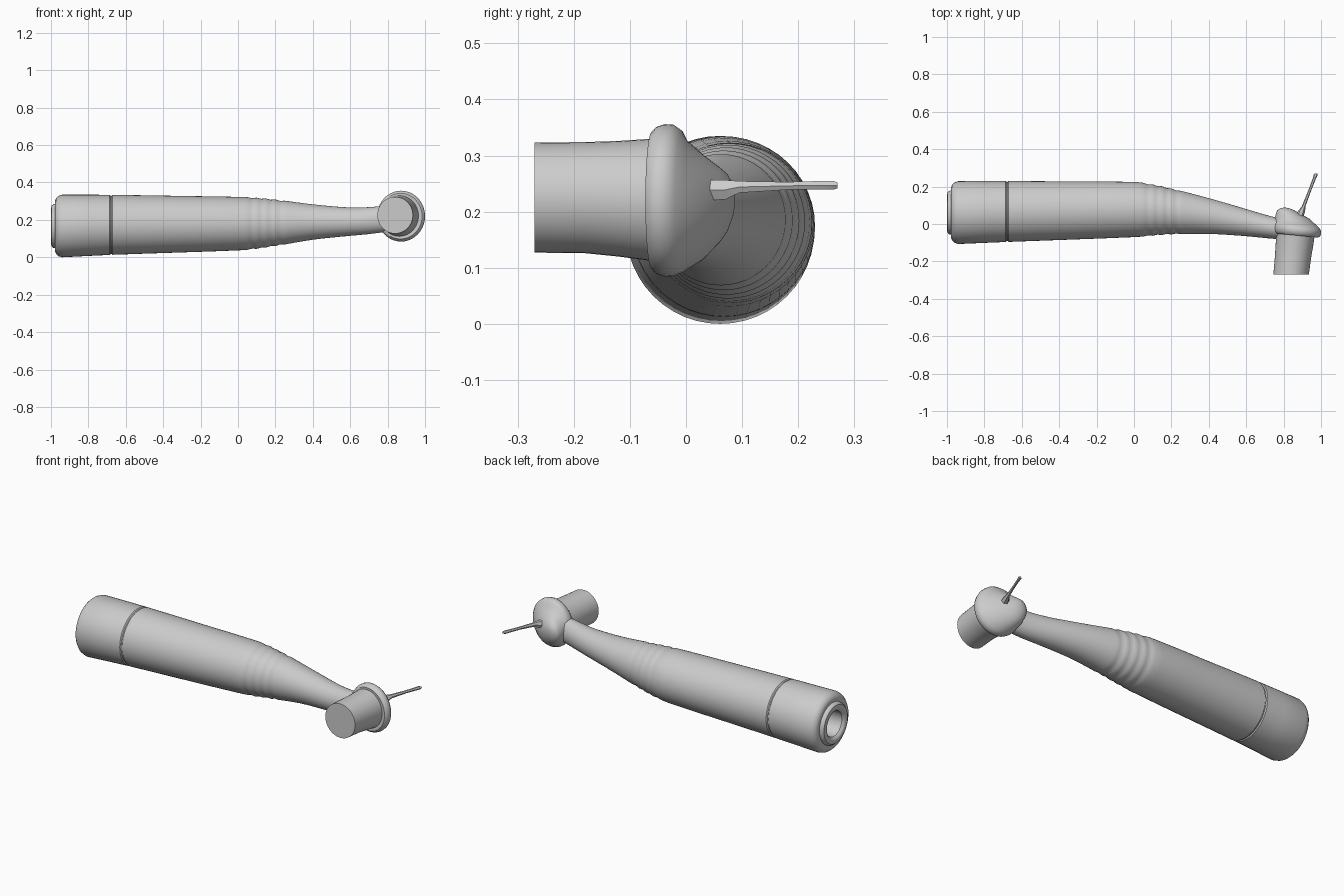
import bpy, bmesh, math


def loft(name, rings, angle=35):
    """Skin a list of equal-length point rings and cap both ends."""
    bm = bmesh.new()
    vr = [[bm.verts.new(p) for p in ring] for ring in rings]
    n = len(vr[0])
    for a, b in zip(vr, vr[1:]):
        for i in range(n):
            j = (i + 1) % n
            bm.faces.new((a[i], a[j], b[j], b[i]))
    bm.faces.new(vr[0])
    bm.faces.new(vr[-1])
    bmesh.ops.recalc_face_normals(bm, faces=bm.faces)
    me = bpy.data.meshes.new(name)
    bm.to_mesh(me)
    bm.free()
    ob = bpy.data.objects.new(name, me)
    bpy.context.collection.objects.link(ob)
    bpy.ops.object.select_all(action='DESELECT')
    ob.select_set(True)
    bpy.context.view_layer.objects.active = ob
    bpy.ops.object.shade_smooth_by_angle(angle=math.radians(angle))
    return ob


def ring_x(x, cy, cz, ry, rz, n=48):
    ts = [2 * math.pi * i / n for i in range(n)]
    return [(x, cy + ry * math.cos(t), cz + rz * math.sin(t)) for t in ts]


def ring_y(y, cx, cz, rx, rz, tilt=0.0, n=40):
    ts = [2 * math.pi * i / n for i in range(n)]
    return [(cx + rx * math.cos(t), y - tilt * rx * math.cos(t), cz + rz * math.sin(t)) for t in ts]


# Handle outline: x, y min, y max, z min, z max
outline = [
    (-0.94, -0.107, 0.229, 0.000, 0.335), (-0.68, -0.096, 0.230, 0.013, 0.334),
    (-0.30, -0.082, 0.227, 0.026, 0.328), (0.00, -0.070, 0.225, 0.037, 0.323),
    (0.10, -0.063, 0.212, 0.045, 0.319), (0.20, -0.056, 0.190, 0.060, 0.309),
    (0.40, -0.053, 0.138, 0.094, 0.283), (0.60, -0.065, 0.080, 0.115, 0.266),
    (0.70, -0.075, 0.050, 0.124, 0.268), (0.82, -0.085, 0.020, 0.140, 0.278),
]


def section(x):
    """Smooth interpolation of the outline at x."""
    k = max(i for i in range(len(outline) - 1) if outline[i][0] <= x)
    last = len(outline) - 1
    a, b = outline[k], outline[k + 1]
    p, q = outline[max(k - 1, 0)], outline[min(k + 2, last)]
    h = b[0] - a[0]
    t = (x - a[0]) / h
    v = []
    for c in range(1, 5):
        m0 = (b[c] - p[c]) / (b[0] - p[0]) * h
        m1 = (q[c] - a[c]) / (q[0] - a[0]) * h
        v.append((2*t**3 - 3*t*t + 1) * a[c] + (t**3 - 2*t*t + t) * m0
                 + (3*t*t - 2*t**3) * b[c] + (t**3 - t*t) * m1)
    return (v[0] + v[1]) / 2, (v[2] + v[3]) / 2, (v[1] - v[0]) / 2, (v[3] - v[2]) / 2


# Handle: open socket at the back, rounded shoulder, seam, grip ridges, bent neck
cy, cz = 0.061, 0.167
socket = [(-0.86, 0.068), (-0.985, 0.072), (-0.997, 0.082), (-1.0, 0.092), (-0.997, 0.108),
          (-0.988, 0.116), (-0.976, 0.119), (-0.978, 0.136), (-0.972, 0.150), (-0.960, 0.161)]
rings = [ring_x(x, cy, cz, r, r) for x, r in socket]
stations = [-0.94, -0.80, -0.686, -0.681, -0.676, -0.671, -0.5, -0.3, -0.15]
stations += [0.0125 * i for i in range(0, 25)] + [0.35, 0.4, 0.45, 0.5, 0.55, 0.6, 0.65, 0.7, 0.75, 0.8]
for x in stations:
    y, z, ry, rz = section(x)
    d = 0.0
    if x in (-0.681, -0.676):
        d = -0.005
    if 0.05 < x < 0.25:
        d = -0.0022 * (1 - math.cos(2 * math.pi * (x - 0.05) / 0.05))
    rings.append(ring_x(x, y, z, ry + d, rz + d))
loft("handle", rings)

# Head: cup, rolled rim and lopsided dome (y, centre x, centre z, radius x, radius z, tilt)
head = [
    (-0.270, 0.840, 0.225, 0.095, 0.098, 0), (-0.180, 0.850, 0.225, 0.097, 0.099, 0),
    (-0.120, 0.857, 0.223, 0.100, 0.103, 0.03), (-0.060, 0.863, 0.221, 0.102, 0.109, 0.08),
    (-0.061, 0.869, 0.220, 0.115, 0.122, 0.1), (-0.053, 0.871, 0.220, 0.124, 0.131, 0.1),
    (-0.038, 0.872, 0.220, 0.128, 0.136, 0.1), (-0.022, 0.872, 0.220, 0.127, 0.135, 0.1),
    (-0.008, 0.869, 0.218, 0.120, 0.127, 0.1), (0.002, 0.862, 0.212, 0.111, 0.115, 0.06),
    (0.030, 0.844, 0.208, 0.091, 0.094, 0), (0.060, 0.820, 0.212, 0.060, 0.067, 0),
    (0.074, 0.811, 0.216, 0.045, 0.051, 0), (0.084, 0.807, 0.220, 0.024, 0.028, 0),
    (0.087, 0.806, 0.221, 0.008, 0.010, 0),
]
loft("head", [ring_y(*r) for r in head], 40)

# Drill bit: faceted shank base, thin stem and thicker tip
bit = [
    (0.025, 0.880, 0.238, 0.022, 0.021), (0.070, 0.896, 0.239, 0.019, 0.020),
    (0.095, 0.907, 0.244, 0.010, 0.012), (0.180, 0.940, 0.246, 0.008, 0.008),
    (0.245, 0.965, 0.247, 0.009, 0.009), (0.262, 0.971, 0.247, 0.011, 0.009),
    (0.270, 0.974, 0.247, 0.008, 0.006),
]
loft("drill_bit", [ring_y(*r, n=6) for r in bit], 25)
